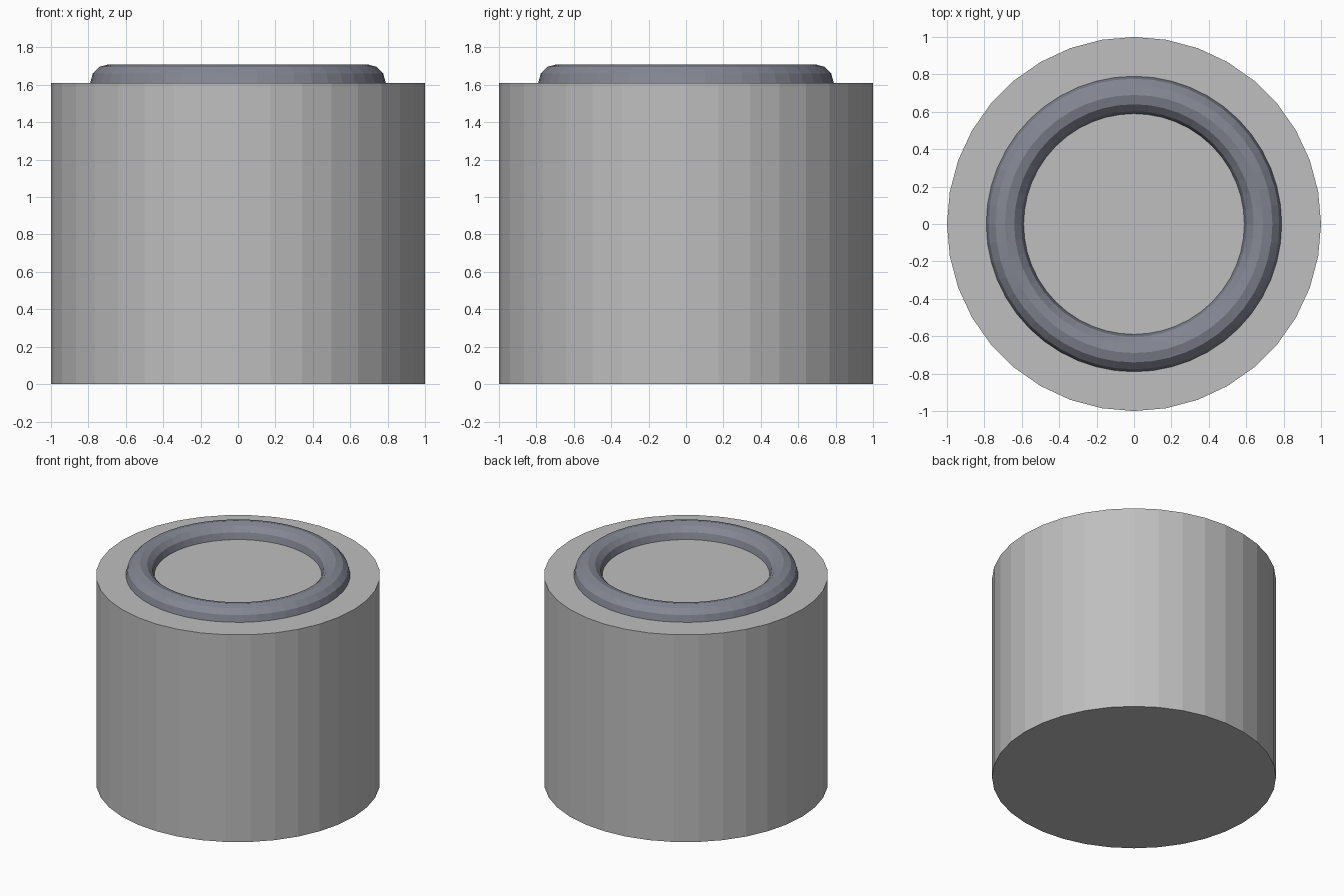
import bpy

default_cube = bpy.data.objects.get("Cube")
if default_cube:
    bpy.data.objects.remove(default_cube, do_unlink=True)


def make_material(name, colour):
    mat = bpy.data.materials.new(name)
    mat.use_nodes = True
    mat.diffuse_color = colour
    mat.node_tree.nodes["Principled BSDF"].inputs["Base Color"].default_value = colour
    return mat


def finish(name, mat):
    obj = bpy.context.object
    obj.name = name
    obj.data.materials.append(mat)
    return obj


light_grey = make_material("light grey", (0.52, 0.52, 0.52, 1))
slate_grey = make_material("slate grey", (0.23, 0.24, 0.29, 1))

BODY_HEIGHT = 1.61

# Faceted drum body
bpy.ops.mesh.primitive_cylinder_add(vertices=36, radius=1, depth=BODY_HEIGHT,
                                    location=(0, 0, BODY_HEIGHT / 2))
finish("drum_body", light_grey)

# Ring half sunk into the top of the drum
bpy.ops.mesh.primitive_torus_add(major_radius=0.69, minor_radius=0.1,
                                 major_segments=48, minor_segments=12,
                                 location=(0, 0, BODY_HEIGHT))
finish("top_ring", slate_grey)
